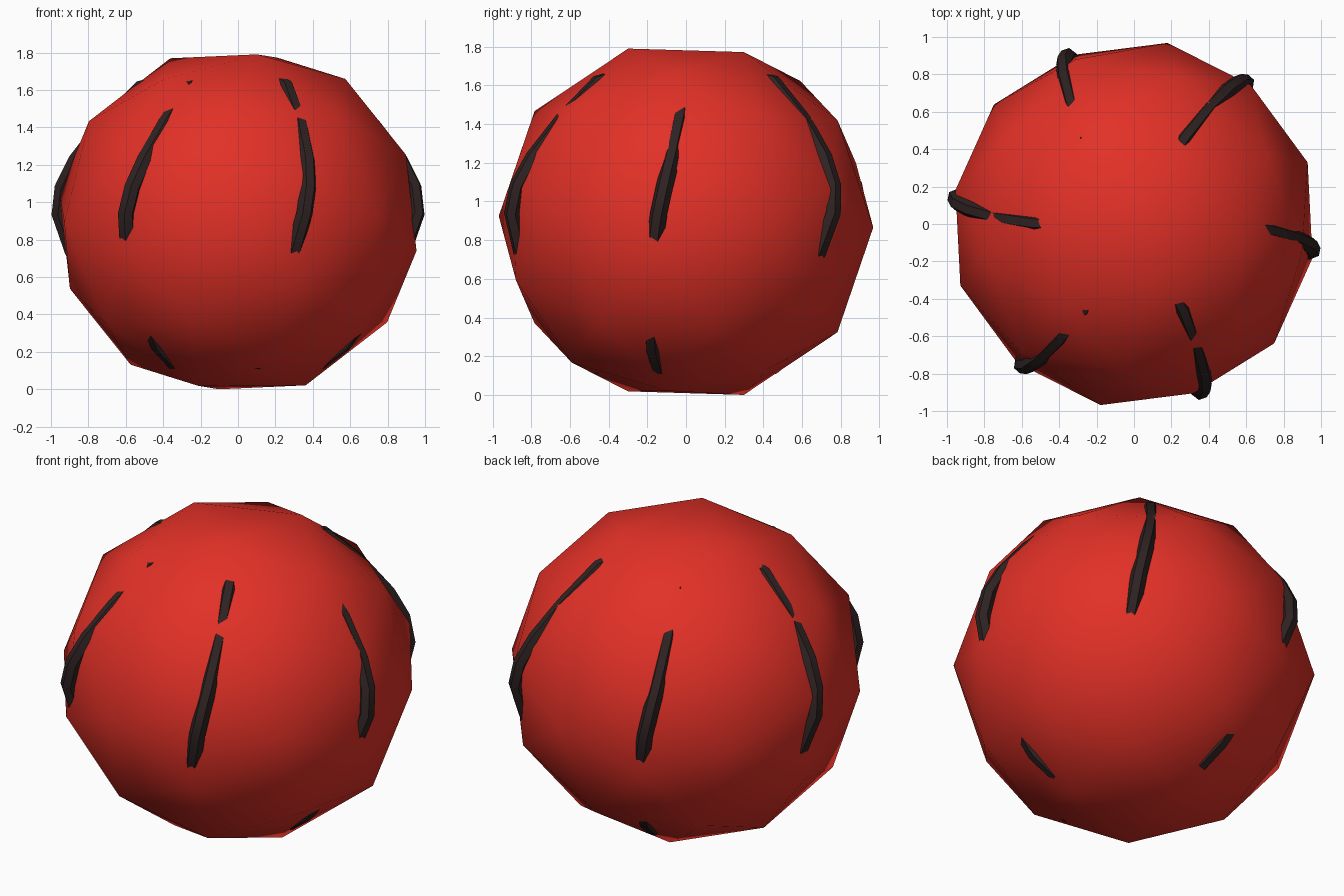
import bpy, bmesh
from math import radians, cos, sin
from mathutils import Matrix

cube = bpy.data.objects.get("Cube")
if cube:
    bpy.data.objects.remove(cube, do_unlink=True)


def material(name, rgb):
    m = bpy.data.materials.new(name)
    m.use_nodes = True
    m.diffuse_color = (*rgb, 1)
    bsdf = m.node_tree.nodes["Principled BSDF"]
    bsdf.inputs["Base Color"].default_value = (*rgb, 1)
    bsdf.inputs["Roughness"].default_value = 0.7
    return m


RED = material("bright red", (0.76, 0.03, 0.02))
DARK = material("dark brown", (0.028, 0.016, 0.016))
CENTRE_Z = 0.885

# Body: coarse round ball standing on one of its triangles
ref = bmesh.new()
bmesh.ops.create_icosphere(ref, subdivisions=1, radius=1)
ref.faces.ensure_lookup_table()
face = ref.faces[0]
up = face.calc_center_median().normalized()
corner = face.verts[0].co
side = (corner - up * corner.dot(up)).normalized()
stand = Matrix((side, up.cross(side), up)).to_4x4()
ref.free()

bm = bmesh.new()
bmesh.ops.create_icosphere(bm, subdivisions=2, radius=1)
lean = Matrix.Rotation(radians(-2), 4, 'X') @ Matrix.Rotation(radians(-1), 4, 'Y')
turn = Matrix.Rotation(radians(-10.5), 4, 'Z')
squash = Matrix.Diagonal((0.985, 0.985, 0.945, 1))
place = Matrix.Translation((0, 0, CENTRE_Z))
bm.transform(place @ squash @ lean @ turn @ stand)
lowest = min(v.co.z for v in bm.verts)
bmesh.ops.translate(bm, verts=bm.verts, vec=(0, 0, -lowest))
for f in bm.faces:
    f.smooth = True
mesh = bpy.data.meshes.new("body")
bm.to_mesh(mesh)
bm.free()
mesh.materials.append(RED)
bpy.context.collection.objects.link(bpy.data.objects.new("body", mesh))

# Ribs: six slightly spiralling tubes, half sunk into the body
# (distance from the axis, height)
PATH = [(0.38, 1.65), (0.52, 1.612), (0.72, 1.415), (0.87, 1.225),
        (0.945, 1.08), (0.965, 0.94), (0.90, 0.74), (0.80, 0.54),
        (0.68, 0.36), (0.585, 0.24), (0.45, 0.14)]


def rib(index):
    curve = bpy.data.curves.new(f"rib_{index + 1}", 'CURVE')
    curve.dimensions = '3D'
    curve.bevel_depth = 0.045
    curve.bevel_resolution = 1
    curve.use_fill_caps = True
    spline = curve.splines.new('POLY')
    spline.points.add(len(PATH) - 1)
    spline.use_smooth = True
    for point, (r, z) in zip(spline.points, PATH):
        a = radians(60 * index - 8.5 + 12 * (z - 0.93))
        point.co = (r * cos(a), r * sin(a), z, 1)
    curve.materials.append(DARK)
    ob = bpy.data.objects.new(curve.name, curve)
    bpy.context.collection.objects.link(ob)
    bpy.ops.object.select_all(action='DESELECT')
    ob.select_set(True)
    bpy.context.view_layer.objects.active = ob
    bpy.ops.object.convert(target='MESH')
    bpy.ops.object.shade_smooth_by_angle(angle=radians(50))


for i in range(6):
    rib(i)
